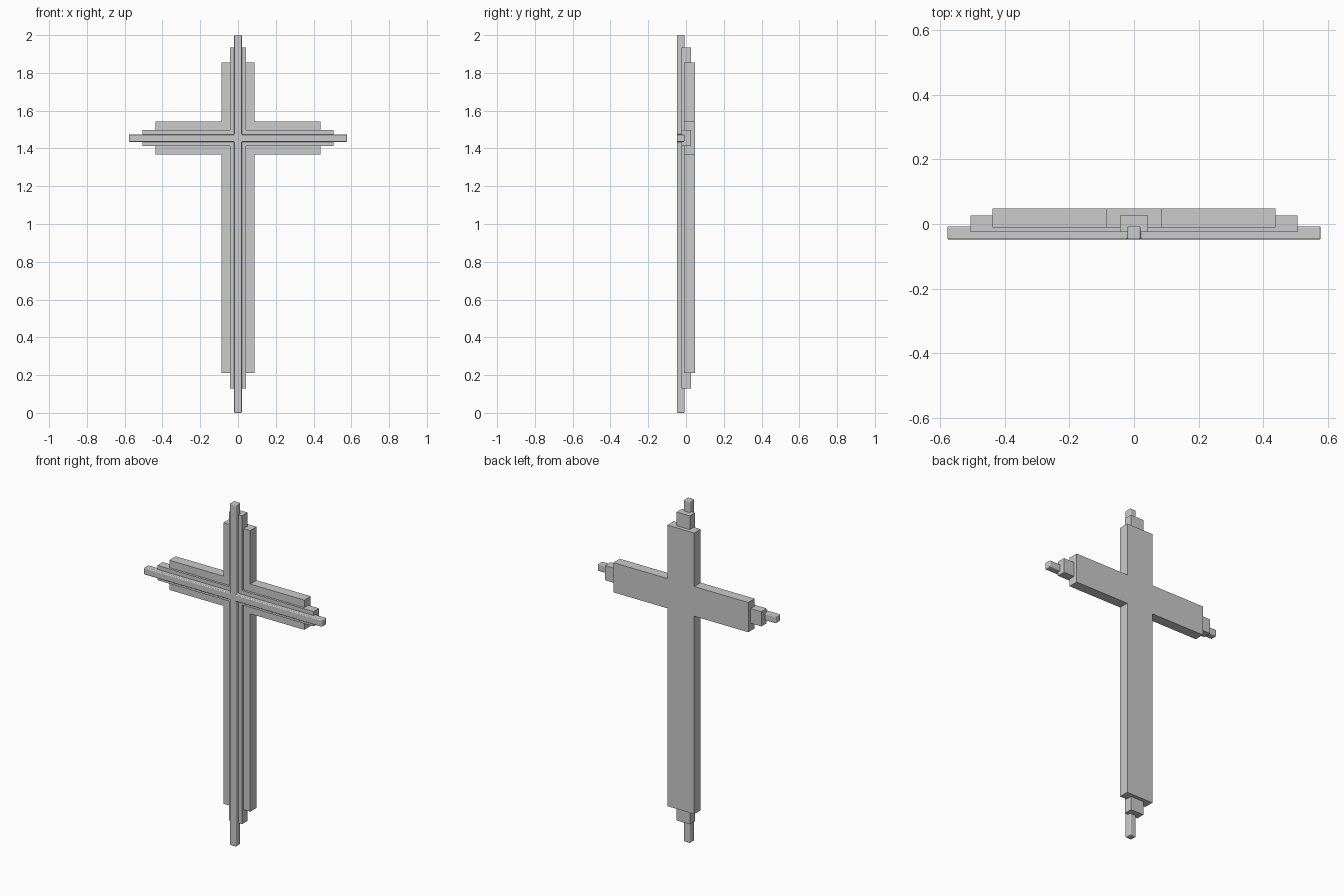
import bpy, bmesh
from mathutils import Vector

if "Cube" in bpy.data.objects:
    bpy.data.objects.remove(bpy.data.objects["Cube"])

ARM_Z = 1.455  # shared centre height of the cross arms


def cross(name, half_width, half_span, z_bottom, z_top, y_front, y_back, bevel=0.0):
    """Solid cross: 12-point outline in the xz plane, extruded along y."""
    w, s = half_width, half_span
    low, high = ARM_Z - w, ARM_Z + w
    right = [(w, z_bottom), (w, low), (s, low), (s, high), (w, high), (w, z_top)]
    outline = right + [(-x, z) for x, z in reversed(right)]

    bm = bmesh.new()
    face = bm.faces.new([bm.verts.new((x, y_front, z)) for x, z in outline])
    ext = bmesh.ops.extrude_face_region(bm, geom=[face])
    moved = [v for v in ext["geom"] if isinstance(v, bmesh.types.BMVert)]
    bmesh.ops.translate(bm, verts=moved, vec=Vector((0, y_back - y_front, 0)))
    bmesh.ops.recalc_face_normals(bm, faces=bm.faces)
    mesh = bpy.data.meshes.new(name)
    bm.to_mesh(mesh)
    bm.free()

    obj = bpy.data.objects.new(name, mesh)
    bpy.context.collection.objects.link(obj)
    if bevel:
        mod = obj.modifiers.new("soft_edges", "BEVEL")
        mod.width = bevel
        mod.segments = 3
        mod.limit_method = "ANGLE"
    return obj


# Wide backing cross
cross("back_cross", 0.087, 0.437, 0.21, 1.855, -0.011, 0.048)
# Medium middle layer
cross("middle_cross", 0.043, 0.506, 0.13, 1.935, -0.024, 0.026)
# Slim, long front cross with softened edges
cross("front_cross", 0.02, 0.577, 0.0, 2.0, -0.048, -0.007, bevel=0.005)
